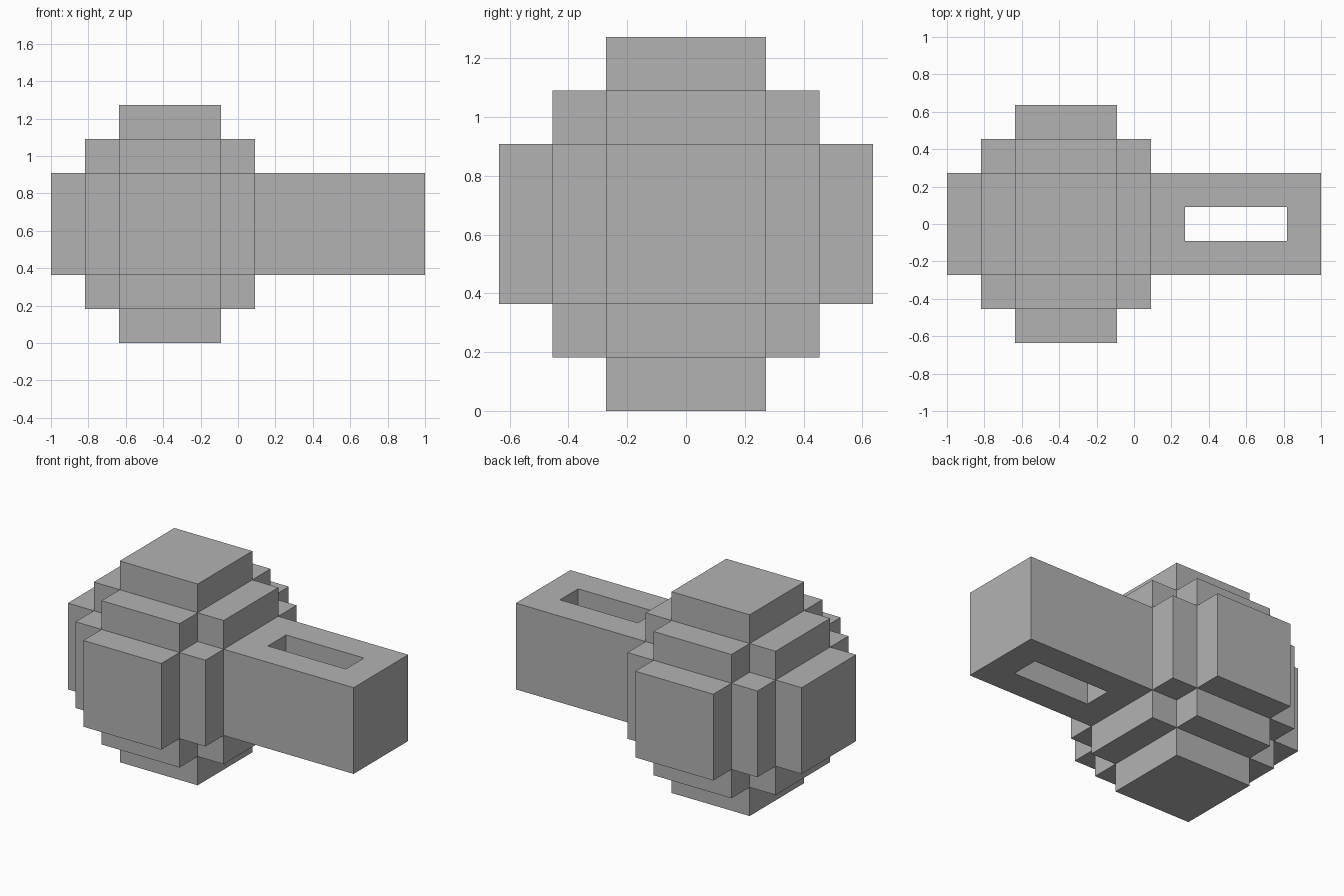
import bpy
import bmesh
from itertools import product
from math import radians
from mathutils import Vector

cube = bpy.data.objects.get("Cube")
if cube:
    bpy.data.objects.remove(cube)

UNIT = 2 / 11                              # edge of one building block
ORIGIN = Vector((-1, -3.5 * UNIT, 0))

grey = bpy.data.materials.new("stone_grey")
grey.use_nodes = True
grey.diffuse_color = (0.45, 0.45, 0.45, 1)
grey.node_tree.nodes["Principled BSDF"].inputs["Base Color"].default_value = grey.diffuse_color


def block(low, high):
    """Set of unit cells between two grid corners."""
    return set(product(*(range(a, b) for a, b in zip(low, high))))


def centred(*size):
    """Block of odd size centred in the seven-cell head."""
    return block([(7 - s) // 2 for s in size], [(7 + s) // 2 for s in size])


def build(name, cells, solid):
    """Skin the cells wherever they do not touch other solid cells."""
    bm = bmesh.new()
    for cell in cells:
        for axis, side in product(range(3), (0, 1)):
            step = list(cell)
            step[axis] += 2 * side - 1
            if tuple(step) in solid:
                continue
            corners = []
            for a, b in ((0, 0), (1, 0), (1, 1), (0, 1)):
                p = Vector(cell)
                p[axis] += side
                p[(axis + 1) % 3] += a
                p[(axis + 2) % 3] += b
                corners.append(bm.verts.new(ORIGIN + p * UNIT))
            bm.faces.new(corners if side else corners[::-1])
    bmesh.ops.remove_doubles(bm, verts=bm.verts, dist=UNIT / 100)
    # Merge the flat patches into large faces
    bmesh.ops.dissolve_limit(bm, angle_limit=radians(1), verts=bm.verts, edges=bm.edges)
    mesh = bpy.data.meshes.new(name)
    bm.to_mesh(mesh)
    bm.free()
    mesh.materials.append(grey)
    bpy.context.collection.objects.link(bpy.data.objects.new(name, mesh))


# Stepped round head: three long bars and three broad slabs
head = set()
for size in ((7, 3, 3), (3, 7, 3), (3, 3, 7), (5, 5, 3), (5, 3, 5), (3, 5, 5)):
    head |= centred(*size)

# Square handle with a slot running through it vertically
handle = block((6, 2, 2), (11, 5, 5)) - block((7, 3, 2), (10, 4, 5))
head -= handle

build("stepped_head", head, head | handle)
build("slotted_handle", handle, head | handle)
